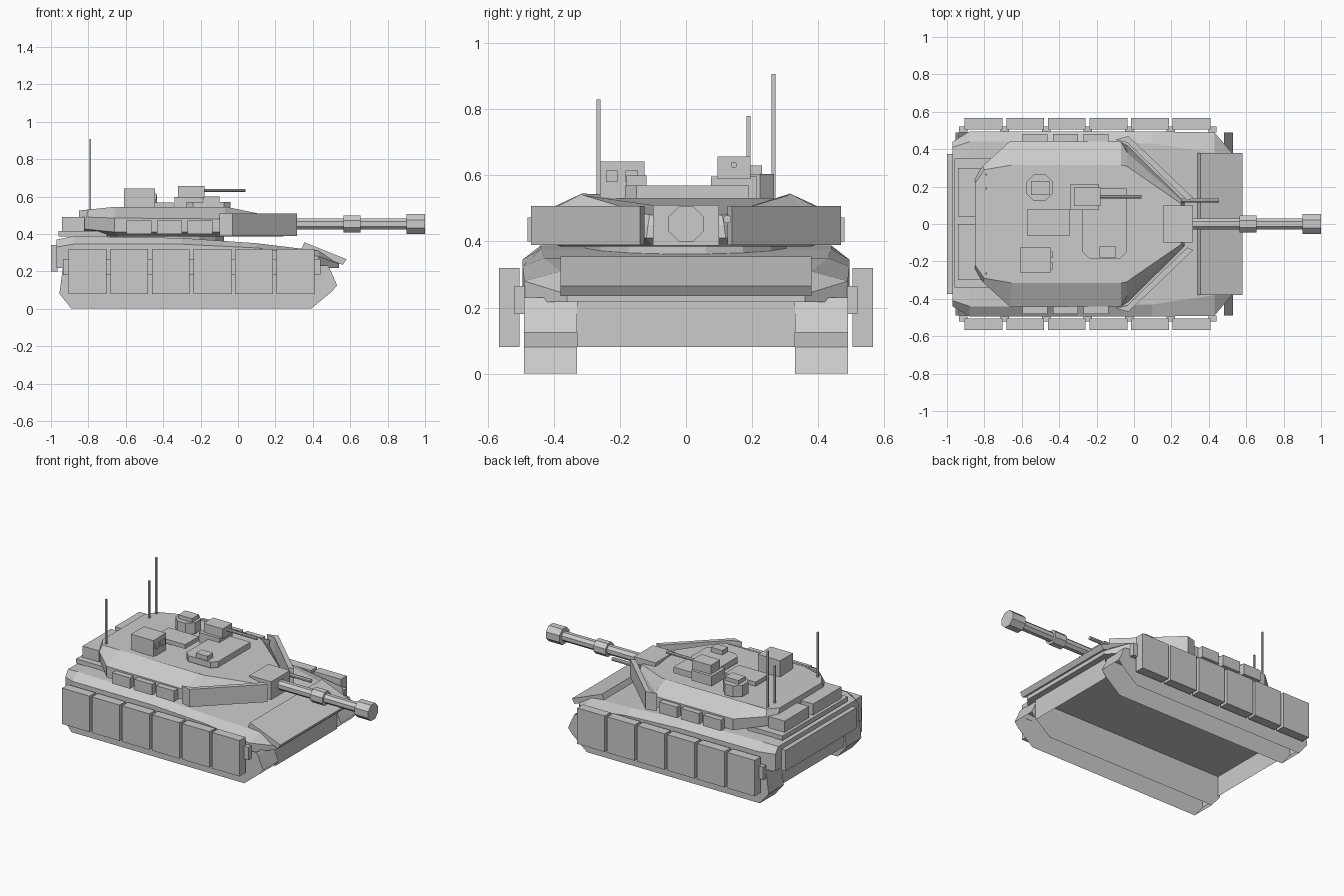
import bpy, bmesh, math
from mathutils import Matrix, Vector

if "Cube" in bpy.data.objects:
    bpy.data.objects.remove(bpy.data.objects["Cube"], do_unlink=True)

grey = bpy.data.materials.new("armour_grey")
grey.use_nodes = True
grey.diffuse_color = (0.6, 0.6, 0.6, 1)
grey.node_tree.nodes["Principled BSDF"].inputs["Base Color"].default_value = (0.6, 0.6, 0.6, 1)


def finish(name, bm):
    bmesh.ops.recalc_face_normals(bm, faces=bm.faces)
    mesh = bpy.data.meshes.new(name)
    bm.to_mesh(mesh)
    bm.free()
    mesh.materials.append(grey)
    obj = bpy.data.objects.new(name, mesh)
    bpy.context.collection.objects.link(obj)
    return obj


def loft(name, rings):
    """Skin a list of equal-length point rings and cap both ends."""
    bm = bmesh.new()
    rows = [[bm.verts.new(p) for p in ring] for ring in rings]
    n = len(rows[0])
    for a, b in zip(rows, rows[1:]):
        for i in range(n):
            j = (i + 1) % n
            bm.faces.new((a[i], a[j], b[j], b[i]))
    bm.faces.new(rows[0][::-1])
    bm.faces.new(rows[-1])
    return finish(name, bm)


def box(name, x, y, z):
    return loft(name, [[(x[0], y[0], h), (x[1], y[0], h), (x[1], y[1], h), (x[0], y[1], h)] for h in z])


def side_prism(name, profile, y0, y1):
    return loft(name, [[(x, y, z) for x, z in profile] for y in (y0, y1)])


def strip(name, path, y0, y1):
    """Open sheet swept across the hull from a side-on path."""
    bm = bmesh.new()
    rows = [[bm.verts.new((x, y, z)) for y in (y0, y1)] for x, z in path]
    for a, b in zip(rows, rows[1:]):
        bm.faces.new((a[0], a[1], b[1], b[0]))
    return finish(name, bm)


def side_sheet(name, profile, y):
    """Single flat face at a fixed distance from the centre plane."""
    bm = bmesh.new()
    bm.faces.new([bm.verts.new((x, y, z)) for x, z in profile])
    return finish(name, bm)


def plan_prism(name, outline, z0, z1):
    return loft(name, [[(x, y, z) for x, y in outline] for z in (z0, z1)])


def tube(name, start, end, radius, sides=8):
    a, b = Vector(start), Vector(end)
    d = b - a
    bm = bmesh.new()
    spin = Matrix.Rotation(math.pi / sides, 4, "Z")
    place = Matrix.Translation((a + b) / 2) @ d.to_track_quat("Z", "Y").to_matrix().to_4x4() @ spin
    bmesh.ops.create_cone(bm, cap_ends=True, segments=sides, radius1=radius, radius2=radius,
                          depth=d.length, matrix=place)
    return finish(name, bm)


def mirrored(points):
    """Complete a half outline across the centre plane."""
    return points + [(x, -y, z) for x, y, z in reversed(points)]


# Upper hull: x, edge half width and height, deck half width and height
stations = [(-0.97, 0.44, 0.33, 0.41, 0.37), (-0.88, 0.495, 0.345, 0.44, 0.388),
            (-0.3, 0.495, 0.345, 0.44, 0.378), (0.1, 0.495, 0.325, 0.43, 0.35),
            (0.43, 0.49, 0.28, 0.38, 0.31), (0.54, 0.36, 0.24, 0.35, 0.25)]
loft("upper_hull", [mirrored([(x, w, 0.217), (x, w, e), (x, t, d)]) for x, w, e, t, d in stations])
side_prism("front_plate", [(0.34, 0.32), (0.355, 0.355), (0.58, 0.265), (0.56, 0.235)], -0.38, 0.38)
box("rear_plate", (-1.0, -0.965), (-0.375, 0.375), (0.2, 0.34))

# Open-bottomed lower hull: end walls between the tracks
strip("rear_wall", [(-0.94, 0.08), (-0.94, 0.22)], -0.33, 0.33)
strip("front_wall", [(0.5, 0.08), (0.5, 0.22)], -0.33, 0.33)

# Track shells, skirts and brackets on both sides
track_side = [(-0.89, 0), (-0.955, 0.08), (-0.935, 0.23), (0.48, 0.23), (0.49, 0.215),
              (0.53, 0.125), (0.5, 0.09), (0.39, 0)]
for s, side in ((1, "left"), (-1, "right")):
    side_sheet(side + "_track_outer", track_side, s * 0.49)
    side_sheet(side + "_track_inner", track_side, s * 0.33)
    strip(side + "_track_rear", track_side[:3], s * 0.33, s * 0.49)
    strip(side + "_track_front", track_side[3:6], s * 0.33, s * 0.49)
    for i in range(7):
        x = -0.915 + i * 0.222
        box(f"{side}_skirt_bracket_{i + 1}", (x - 0.02, x + 0.025), (s * 0.488, s * 0.52), (0.18, 0.265))
    for i in range(6):
        x = -0.905 + i * 0.222
        box(f"{side}_skirt_{i + 1}", (x, x + 0.203), (s * 0.505, s * 0.567), (0.08, 0.32))

# Turret shell
tube("turret_ring", (-0.38, 0, 0.34), (-0.38, 0, 0.39), 0.31, 16)
floor = [(-0.76, 0.2, 0.385), (-0.73, 0.26, 0.385), (-0.63, 0.38, 0.385), (-0.1, 0.38, 0.385),
         (-0.05, 0.37, 0.385), (0.24, 0.1, 0.385)]
lower = [(-0.85, 0.24, 0.43), (-0.81, 0.3, 0.425), (-0.66, 0.445, 0.41), (-0.07, 0.44, 0.41),
         (-0.035, 0.42, 0.41), (0.27, 0.12, 0.41)]
upper = [(-0.85, 0.24, 0.49), (-0.81, 0.31, 0.49), (-0.66, 0.445, 0.485), (-0.07, 0.44, 0.48),
         (-0.035, 0.38, 0.48), (0.265, 0.115, 0.45)]
roof = [(-0.85, 0.22, 0.525), (-0.8, 0.29, 0.53), (-0.655, 0.315, 0.545), (-0.07, 0.315, 0.545),
        (-0.04, 0.31, 0.54), (0.25, 0.11, 0.48)]
loft("turret", [mirrored(r) for r in (floor, lower, upper, roof)])

# Cheek plates and side stowage
for s, side in ((1, "left"), (-1, "right")):
    plan_prism(side + "_cheek", [(-0.1, s * 0.45), (-0.03, s * 0.47), (0.315, s * 0.14), (0.285, s * 0.125),
                                 (-0.035, s * 0.435)], 0.39, 0.508)
    for i in range(3):
        x = -0.595 + i * 0.163
        box(f"{side}_turret_box_{i + 1}", (x, x + 0.132), (s * 0.42, s * 0.48), (0.4, 0.473))

# Bustle stowage
box("bustle_shelf", (-0.96, -0.7), (-0.34, 0.35), (0.385, 0.415))
box("bustle_box_left", (-0.94, -0.82), (0.04, 0.3), (0.41, 0.49))
box("bustle_box_right", (-0.94, -0.82), (-0.3, 0.0), (0.41, 0.49))

# Gun
box("mantlet", (0.155, 0.315), (-0.1, 0.1), (0.388, 0.51))
for name, x0, x1, r in (("barrel", 0.28, 0.99, 0.032), ("bore_evacuator", 0.565, 0.655, 0.048),
                        ("muzzle", 0.9, 1.0, 0.057)):
    tube(name, (x0, 0, 0.453), (x1, 0, 0.453), r)
tube("coaxial_gun", (0.25, 0.125, 0.467), (0.455, 0.125, 0.467), 0.012)

# Roof fittings
box("roof_hatch", (-0.57, -0.345), (-0.065, 0.08), (0.54, 0.568))
plan_prism("roof_platform", [(-0.275, 0.19), (-0.04, 0.19), (-0.04, -0.15), (-0.075, -0.185),
                             (-0.24, -0.185), (-0.275, -0.15)], 0.53, 0.57)
box("periscope", (-0.185, -0.1), (-0.18, -0.12), (0.56, 0.6))
box("sight_box", (-0.61, -0.445), (-0.26, -0.125), (0.53, 0.643))
for i, y in enumerate((-0.225, -0.165)):
    box(f"sight_window_{i + 1}", (-0.45, -0.435), (y - 0.018, y + 0.018), (0.58, 0.615))
box("gun_mount_base", (-0.34, -0.19), (0.075, 0.215), (0.53, 0.597))
box("gun_mount", (-0.32, -0.18), (0.095, 0.195), (0.59, 0.657))
tube("roof_gun", (-0.2, 0.145, 0.632), (0.04, 0.145, 0.632), 0.01)
tube("cupola", (-0.505, 0.195, 0.53), (-0.505, 0.195, 0.605), 0.078)
box("cupola_sight", (-0.55, -0.45), (0.155, 0.23), (0.6, 0.63))

# Antennas
for i, (y, top) in enumerate(((-0.265, 0.83), (0.19, 0.78), (0.265, 0.907))):
    box(f"antenna_{i + 1}", (-0.795, -0.785), (y - 0.006, y + 0.006), (0.5, top))
